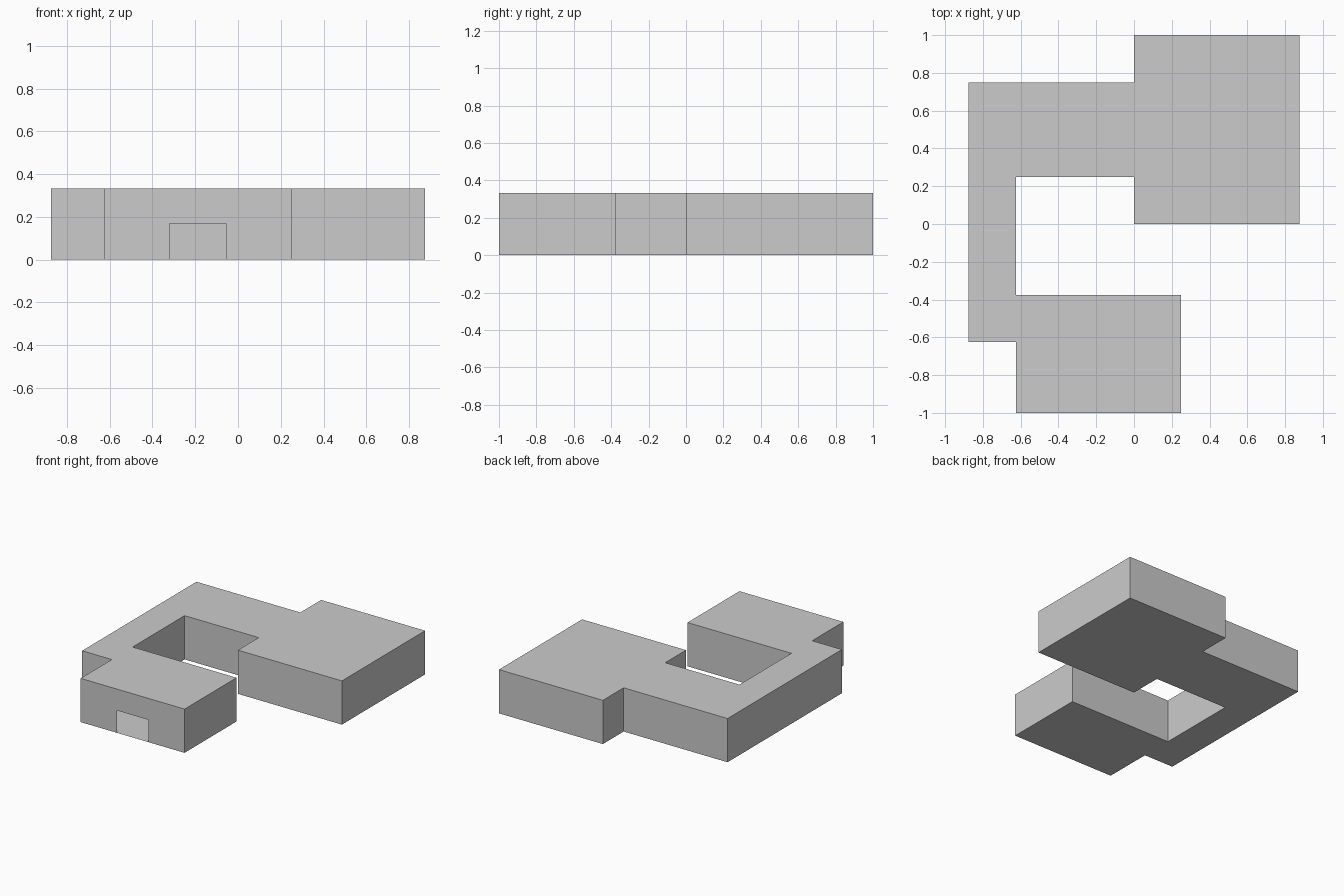
import bpy, bmesh

if "Cube" in bpy.data.objects:
    bpy.data.objects.remove(bpy.data.objects["Cube"])

HEIGHT = 0.333
DOOR_L, DOOR_R, DOOR_H = -0.32, -0.055, 0.17

# Building footprint, counter-clockwise; the first edge is the front wall
plan = [(-0.625, -1), (0.25, -1), (0.25, -0.375), (-0.625, -0.375),
        (-0.625, 0.25), (0, 0.25), (0, 0), (0.875, 0), (0.875, 1),
        (0, 1), (0, 0.75), (-0.875, 0.75), (-0.875, -0.625), (-0.625, -0.625)]

bm = bmesh.new()
low = [bm.verts.new((x, y, 0)) for x, y in plan]
high = [bm.verts.new((x, y, HEIGHT)) for x, y in plan]

# Doorway corners in the front wall
dl, dr = [bm.verts.new((x, -1, 0)) for x in (DOOR_L, DOOR_R)]
tl, tr = [bm.verts.new((x, -1, DOOR_H)) for x in (DOOR_L, DOOR_R)]

# Floor and roof
bm.faces.new([low[0], dl, dr] + low[1:]).normal_flip()
bm.faces.new(high)

# Front wall with an open doorway, then the plain walls
bm.faces.new([low[0], dl, tl, tr, dr, low[1], high[1], high[0]])
for i in range(1, len(plan)):
    j = (i + 1) % len(plan)
    bm.faces.new([low[i], low[j], high[j], high[i]])

mesh = bpy.data.meshes.new("building_shell")
bm.to_mesh(mesh)
bm.free()
bpy.context.collection.objects.link(bpy.data.objects.new("building_shell", mesh))
